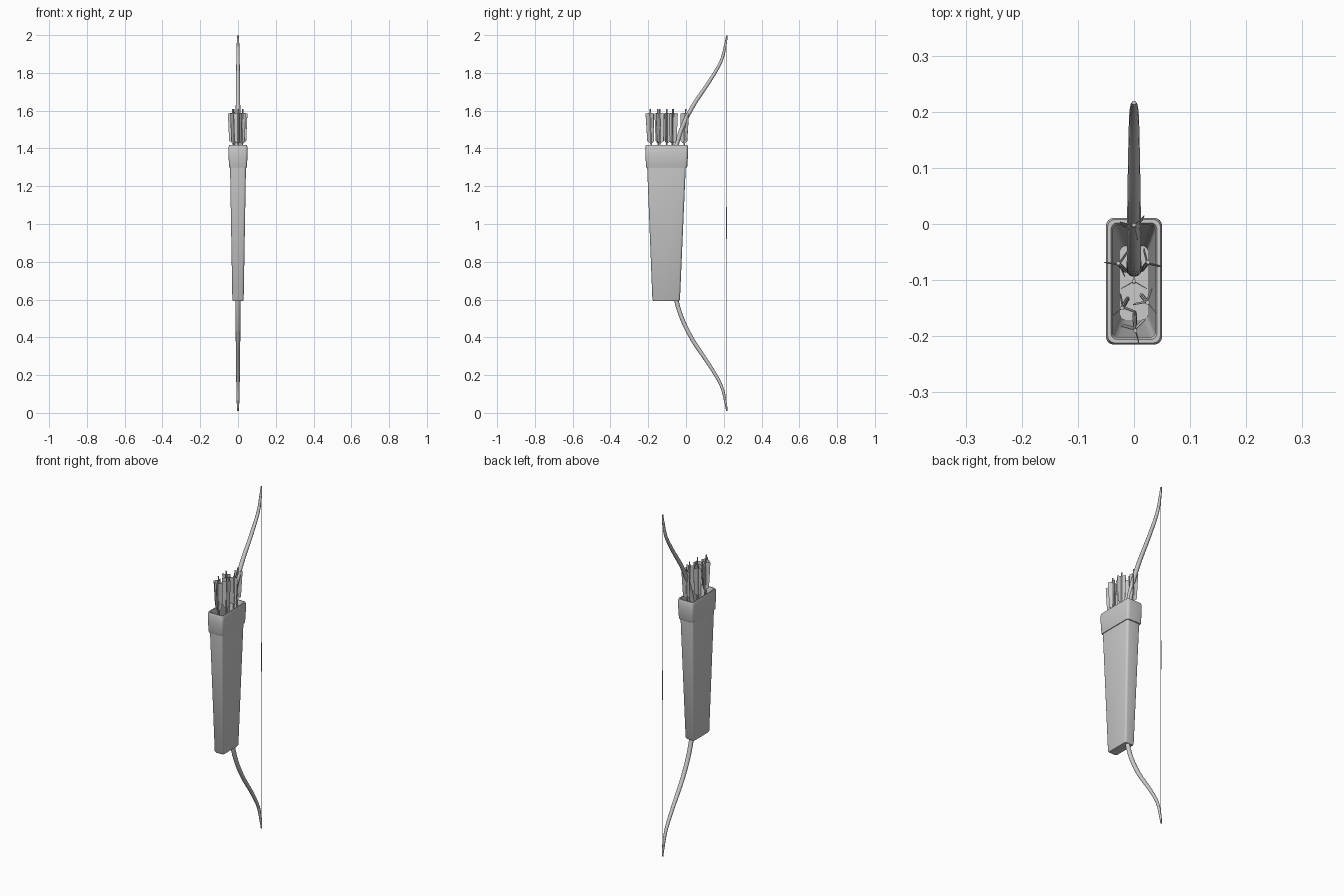
import bpy, bmesh, math
from mathutils import Vector

if "Cube" in bpy.data.objects:
    bpy.data.objects.remove(bpy.data.objects["Cube"])


def finish(bm, name, angle=40):
    bmesh.ops.recalc_face_normals(bm, faces=bm.faces)
    me = bpy.data.meshes.new(name)
    bm.to_mesh(me)
    bm.free()
    ob = bpy.data.objects.new(name, me)
    bpy.context.collection.objects.link(ob)
    bpy.ops.object.select_all(action='DESELECT')
    ob.select_set(True)
    bpy.context.view_layer.objects.active = ob
    bpy.ops.object.shade_smooth_by_angle(angle=math.radians(angle))
    return ob


def loft(bm, rings, cap_start=True, cap_end=True):
    loops = [[bm.verts.new(p) for p in r] for r in rings]
    n = len(loops[0])
    for a, b in zip(loops, loops[1:]):
        for i in range(n):
            j = (i + 1) % n
            bm.faces.new((a[i], a[j], b[j], b[i]))
    if cap_start:
        bm.faces.new(loops[0][::-1])
    if cap_end:
        bm.faces.new(loops[-1])


def rounded_rect(cy, hx, hy, r, z, seg=4):
    pts = []
    for k, (sx, sy) in enumerate([(1, 1), (-1, 1), (-1, -1), (1, -1)]):
        for i in range(seg + 1):
            a = math.pi / 2 * (k + i / seg)
            pts.append((sx * (hx - r) + r * math.cos(a),
                        cy + sy * (hy - r) + r * math.sin(a), z))
    return pts


def rod(bm, p, q, r, n=8):
    p, q = Vector(p), Vector(q)
    rot = (q - p).to_track_quat('Z', 'Y')
    circle = [rot @ Vector((r * math.cos(2 * math.pi * i / n), r * math.sin(2 * math.pi * i / n), 0))
              for i in range(n)]
    loft(bm, [[p + c for c in circle], [q + c for c in circle]])


# Quiver: tapered body, collar, rim and hollow inside (cy, hx, hy, r, z)
profile = [
    (-0.105, 0.026, 0.068, 0.010, 0.592),
    (-0.105, 0.030, 0.073, 0.010, 0.600),
    (-0.1035, 0.042, 0.102, 0.012, 1.298),
    (-0.1025, 0.046, 0.107, 0.014, 1.298),
    (-0.1025, 0.048, 0.109, 0.014, 1.303),
    (-0.102, 0.050, 0.113, 0.014, 1.37),
    (-0.102, 0.050, 0.113, 0.014, 1.408),
    (-0.102, 0.047, 0.110, 0.013, 1.418),
    (-0.102, 0.041, 0.104, 0.011, 1.418),
    (-0.102, 0.038, 0.100, 0.010, 1.408),
    (-0.1035, 0.037, 0.097, 0.010, 1.298),
    (-0.105, 0.025, 0.066, 0.010, 0.610),
]
bm = bmesh.new()
loft(bm, [rounded_rect(*p) for p in profile])
finish(bm, "quiver", 50)

# Bow: recurved limb swept through points mirrored about mid height (y, z, radius)
MID = 1.004
half = [(-0.082, MID, 0.0135), (-0.080, 1.15, 0.0135), (-0.069, 1.32, 0.013),
        (-0.032, 1.48, 0.0125), (0.034, 1.62, 0.012), (0.124, 1.755, 0.0105),
        (0.185, 1.86, 0.009), (0.209, 1.95, 0.007), (0.216, 1.998, 0.004)]
path = [(y, 2 * MID - z, r) for y, z, r in half[:0:-1]] + half


def spline(a, b, c, d, t):
    return 0.5 * (2 * b + (c - a) * t + (2 * a - 5 * b + 4 * c - d) * t * t
                  + (3 * b - a - 3 * c + d) * t ** 3)


vs = [Vector(p) for p in path]
ext = [2 * vs[0] - vs[1]] + vs + [2 * vs[-1] - vs[-2]]
fine = [spline(*ext[i:i + 4], k / 4) for i in range(len(vs) - 1) for k in range(4)] + [vs[-1]]
rings = []
for i, p in enumerate(fine):
    t = fine[min(i + 1, len(fine) - 1)] - fine[max(i - 1, 0)]
    n = Vector((t.y, -t.x)).normalized()
    ring = []
    for k in range(12):
        a = 2 * math.pi * k / 12
        c, s = math.cos(a) * p.z, math.sin(a) * p.z * 0.9
        ring.append((c, p.x + n.x * s, p.y + n.y * s))
    rings.append(ring)
bm = bmesh.new()
loft(bm, rings)
finish(bm, "bow_limbs", 50)

# Bowstring with thicker centre wrapping
bm = bmesh.new()
rod(bm, (0, 0.214, 0.03), (0, 0.214, 1.98), 0.0015, 6)
finish(bm, "bowstring")
bm = bmesh.new()
rod(bm, (0, 0.214, 0.92), (0, 0.214, 1.09), 0.0027, 8)
finish(bm, "string_wrapping")

# Arrows: shaft leaning out from the quiver floor plus three thin vanes (x, y, vane angle)
arrows = [(0, -0.002, 165), (-0.028, -0.07, 175), (0.025, -0.068, 105), (0, -0.102, 90),
          (-0.021, -0.150, 100), (0.024, -0.140, 70), (0.002, -0.190, 45)]
for i, (x, y, ang) in enumerate(arrows):
    base = Vector((x * 0.55, -0.105 + (y + 0.105) * 0.62, 0.62))
    tip = Vector((x, y, 1.608))
    bm = bmesh.new()
    rod(bm, base, tip, 0.0038)
    finish(bm, f"arrow_shaft_{i + 1}")
    bm = bmesh.new()
    for k in range(3):
        a = math.radians(ang + 120 * k)
        out, side = Vector((math.cos(a), math.sin(a), 0)), Vector((-math.sin(a), math.cos(a), 0)) * 0.0007
        outline = [(0.002, 1.425), (0.021, 1.44), (0.026, 1.585), (0.002, 1.588)]
        pts = [base.lerp(tip, (z - base.z) / (tip.z - base.z)) + out * w for w, z in outline]
        loft(bm, [[p - side for p in pts], [p + side for p in pts]])
    finish(bm, f"arrow_vanes_{i + 1}", 30)
